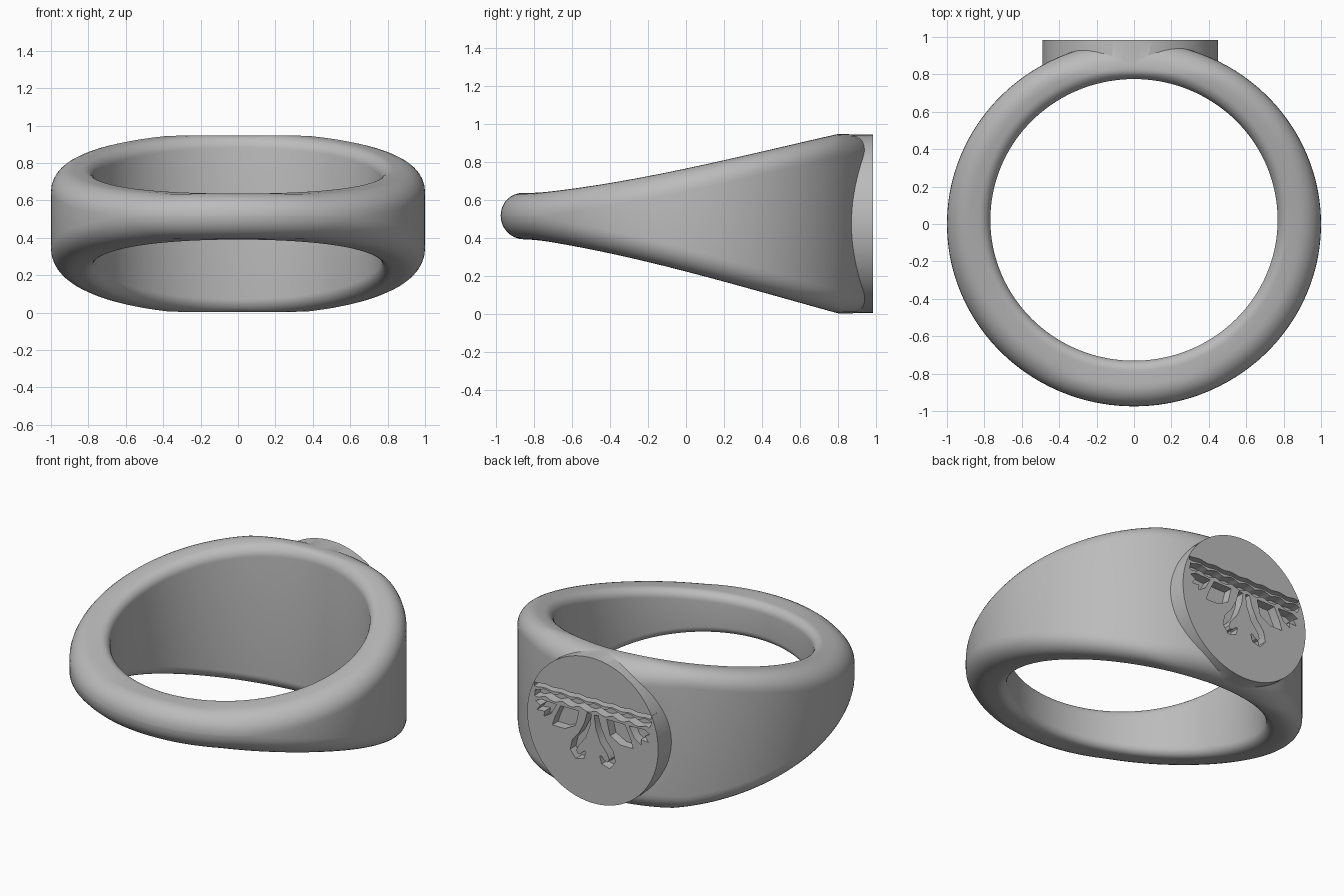
import bpy, bmesh, math
from math import sin, cos, pi, radians
from mathutils import Vector

cube = bpy.data.objects.get("Cube")
if cube:
    bpy.data.objects.remove(cube, do_unlink=True)

metal = bpy.data.materials.new("grey_metal")
metal.use_nodes = True
GREY = (0.5, 0.5, 0.5, 1)
metal.diffuse_color = GREY
metal.node_tree.nodes["Principled BSDF"].inputs["Base Color"].default_value = GREY

FACE_X, FACE_Z, FACE_Y = -0.02, 0.475, 0.985


def add_object(name, bm):
    bmesh.ops.recalc_face_normals(bm, faces=bm.faces)
    mesh = bpy.data.meshes.new(name)
    bm.to_mesh(mesh)
    bm.free()
    mesh.materials.append(metal)
    ob = bpy.data.objects.new(name, mesh)
    bpy.context.collection.objects.link(ob)
    return ob


def prism(name, outline, y0, y1):
    """Solid from an outline on the seal face, extruded along y."""
    bm = bmesh.new()
    rows = [[bm.verts.new((FACE_X + x, y, FACE_Z + z)) for x, z in outline] for y in (y0, y1)]
    n = len(outline)
    for row in rows:
        bm.faces.new(row)
    for i in range(n):
        j = (i + 1) % n
        bm.faces.new((rows[0][i], rows[0][j], rows[1][j], rows[1][i]))
    return add_object(name, bm)


def combine(target, other, operation):
    mod = target.modifiers.new(operation.lower(), 'BOOLEAN')
    mod.operation = operation
    mod.solver = 'EXACT'
    mod.object = other
    bpy.context.view_layer.objects.active = target
    bpy.ops.object.modifier_apply(modifier=mod.name)
    bpy.data.objects.remove(other, do_unlink=True)


# Band: rounded section swept round the finger hole, widening to the back
def half_width(y):
    return min(0.472, max(0.122, 0.271 + 0.235 * y + 0.04 * y * y - 0.025 * y ** 3))


def section(steps=8):
    """(inner/outer side, inset from that side, z sign, drop from the edge)"""
    pts = []
    for side, sign, r in ((1, -1, 0.12), (1, 1, 0.12), (0, 1, 0.06), (0, -1, 0.06)):
        arc = []
        for i in range(steps + 1):
            a = pi / 2 * i / steps
            arc.append((side, r * (1 - sin(a)), sign, r * (1 - cos(a))))
        if (side == 1) != (sign == -1):
            arc.reverse()
        pts += arc
    return pts


bm = bmesh.new()
SEG = 144
rings = []
for k in range(SEG):
    a = 2 * pi * k / SEG
    inner = Vector((0.768 * cos(a), 0.022 + 0.753 * sin(a)))
    outer = Vector((cos(a), 0.975 * sin(a)))
    out = (outer - inner).normalized()
    ring = []
    for side, inset, sign, drop in section():
        p = outer - out * inset if side else inner + out * inset
        z = 0.495 - 0.024 * p.y + sign * (half_width(p.y) - drop)
        ring.append(bm.verts.new((p.x, p.y, z)))
    rings.append(ring)
for k in range(SEG):
    a, b = rings[k], rings[(k + 1) % SEG]
    for i in range(len(a)):
        j = (i + 1) % len(a)
        bm.faces.new((a[i], a[j], b[j], b[i]))
band = add_object("signet_ring", bm)

# Round seal face at the back
disc = [(0.47 * cos(2 * pi * i / 96), 0.47 * sin(2 * pi * i / 96)) for i in range(96)]
combine(band, prism("seal_disc", disc, 0.82, FACE_Y), 'UNION')


# Engraving
def stroke(points, widths):
    """Outline of a line with varying width."""
    pts = [Vector(p) for p in points]
    left, right = [], []
    for i, p in enumerate(pts):
        d = (pts[min(i + 1, len(pts) - 1)] - pts[max(i - 1, 0)]).normalized()
        n = Vector((-d.y, d.x)) * widths[i] / 2
        left.append(tuple(p + n))
        right.append(tuple(p - n))
    return left + right[::-1]


def engrave(outline, mirrored=False):
    for s in ((1, -1) if mirrored else (1,)):
        cutter = prism("engraving", [(s * x, z) for x, z in outline], FACE_Y - 0.06, FACE_Y + 0.05)
        combine(band, cutter, 'DIFFERENCE')


# Two wavy bars
for z, width, half, amp in ((0.195, 0.025, 0.42, 0.004), (0.145, 0.045, 0.415, 0.009)):
    wave = [(half * (i / 24 - 1), z + amp * sin(i * 0.9)) for i in range(49)]
    engrave(stroke(wave, [width] * 49))

# Curled stems
stem = [(0.025, 0.105), (0.04, 0.03), (0.075, -0.05), (0.125, -0.11), (0.14, -0.16),
        (0.115, -0.195), (0.075, -0.185), (0.055, -0.15)]
engrave(stroke(stem, [0.03, 0.04, 0.05, 0.05, 0.045, 0.04, 0.035, 0.012]), True)

# Leaves beside the stems
engrave([(0.1, 0.1), (0.125, 0.0), (0.2, -0.04), (0.29, -0.04), (0.27, 0.02), (0.23, 0.1)], True)
engrave([(0.26, 0.1), (0.3, 0.03), (0.35, 0.0), (0.345, 0.035), (0.4, 0.03),
         (0.375, 0.065), (0.41, 0.085), (0.37, 0.105)], True)

bpy.ops.object.select_all(action='DESELECT')
band.select_set(True)
bpy.context.view_layer.objects.active = band
bpy.ops.object.shade_smooth_by_angle(angle=radians(30))
